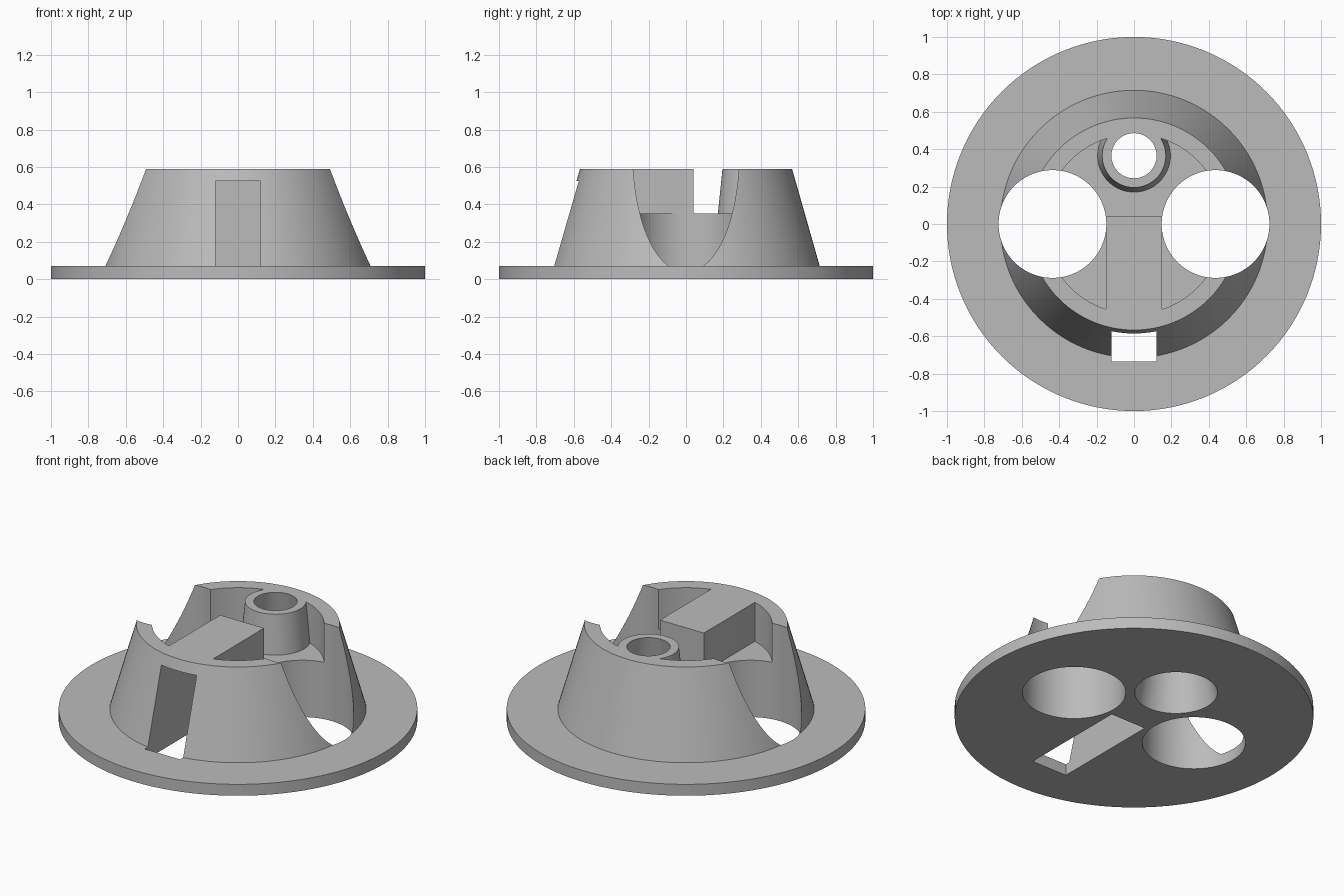
import bpy
from math import radians

default = bpy.data.objects.get("Cube")
if default:
    bpy.data.objects.remove(default, do_unlink=True)

SEGMENTS = 128
FLANGE_TOP, FLOOR, TOP = 0.07, 0.35, 0.59

grey = bpy.data.materials.new("light_grey")
grey.use_nodes = True
colour = (0.5, 0.5, 0.5, 1)
grey.diffuse_color = colour
grey.node_tree.nodes["Principled BSDF"].inputs["Base Color"].default_value = colour


def taper(name, r_low, r_high, z_low, z_high, x=0, y=0):
    """Upright cylinder or truncated cone between two heights."""
    bpy.ops.mesh.primitive_cone_add(
        vertices=SEGMENTS, radius1=r_low, radius2=r_high,
        depth=z_high - z_low, location=(x, y, (z_low + z_high) / 2))
    obj = bpy.context.object
    obj.name = name
    obj.data.materials.append(grey)
    return obj


def block(name, x_half, y_low, y_high, z_low, z_high):
    """Box centred on x = 0."""
    bpy.ops.mesh.primitive_cube_add(
        size=1, location=(0, (y_low + y_high) / 2, (z_low + z_high) / 2))
    obj = bpy.context.object
    obj.name = name
    obj.scale = (2 * x_half, y_high - y_low, z_high - z_low)
    bpy.ops.object.transform_apply(location=False, rotation=False, scale=True)
    obj.data.materials.append(grey)
    return obj


def combine(target, tool, operation="DIFFERENCE"):
    """Apply a boolean and discard the tool."""
    mod = target.modifiers.new(tool.name, "BOOLEAN")
    mod.operation = operation
    mod.solver = "EXACT"
    mod.object = tool
    bpy.ops.object.select_all(action="DESELECT")
    bpy.context.view_layer.objects.active = target
    target.select_set(True)
    bpy.ops.object.modifier_apply(modifier=mod.name)
    bpy.data.objects.remove(tool, do_unlink=True)


# Flanged base with a conical hub rising out of it
holder = taper("holder_body", 1.0, 1.0, 0, FLANGE_TOP)
slope = (0.567 - 0.715) / (TOP - FLANGE_TOP)
hub_foot = 0.03
hub = taper("hub", 0.715 + slope * (hub_foot - FLANGE_TOP), 0.567, hub_foot, TOP)
combine(holder, hub, "UNION")

# Round top pocket, leaving the central bridge and the tapered post standing
pocket = taper("pocket", 0.48, 0.48, FLOOR, 0.8)
combine(pocket, block("bridge", 0.15, -0.7, 0.04, 0.2, 1.0))
combine(pocket, taper("post", 0.21, 0.138, 0.2, 0.9, y=0.365))
combine(holder, pocket)

# Two large through holes that scoop out the sides of the hub
for side in (-1, 1):
    combine(holder, taper("side_hole", 0.288, 0.288, -0.1, 0.8, x=side * 0.436))

# Tapered bore through the post, widening downwards
combine(holder, taper("post_bore", 0.249, 0.1, -0.1, 0.7, y=0.365))

# Front slot running under the bridge and out through the flange
combine(holder, block("front_slot", 0.12, -0.735, -0.05, -0.1, 0.525))

bpy.ops.object.select_all(action="DESELECT")
bpy.context.view_layer.objects.active = holder
holder.select_set(True)
bpy.ops.object.transform_apply(location=True, rotation=True, scale=True)
bpy.ops.object.shade_smooth_by_angle(angle=radians(25))
